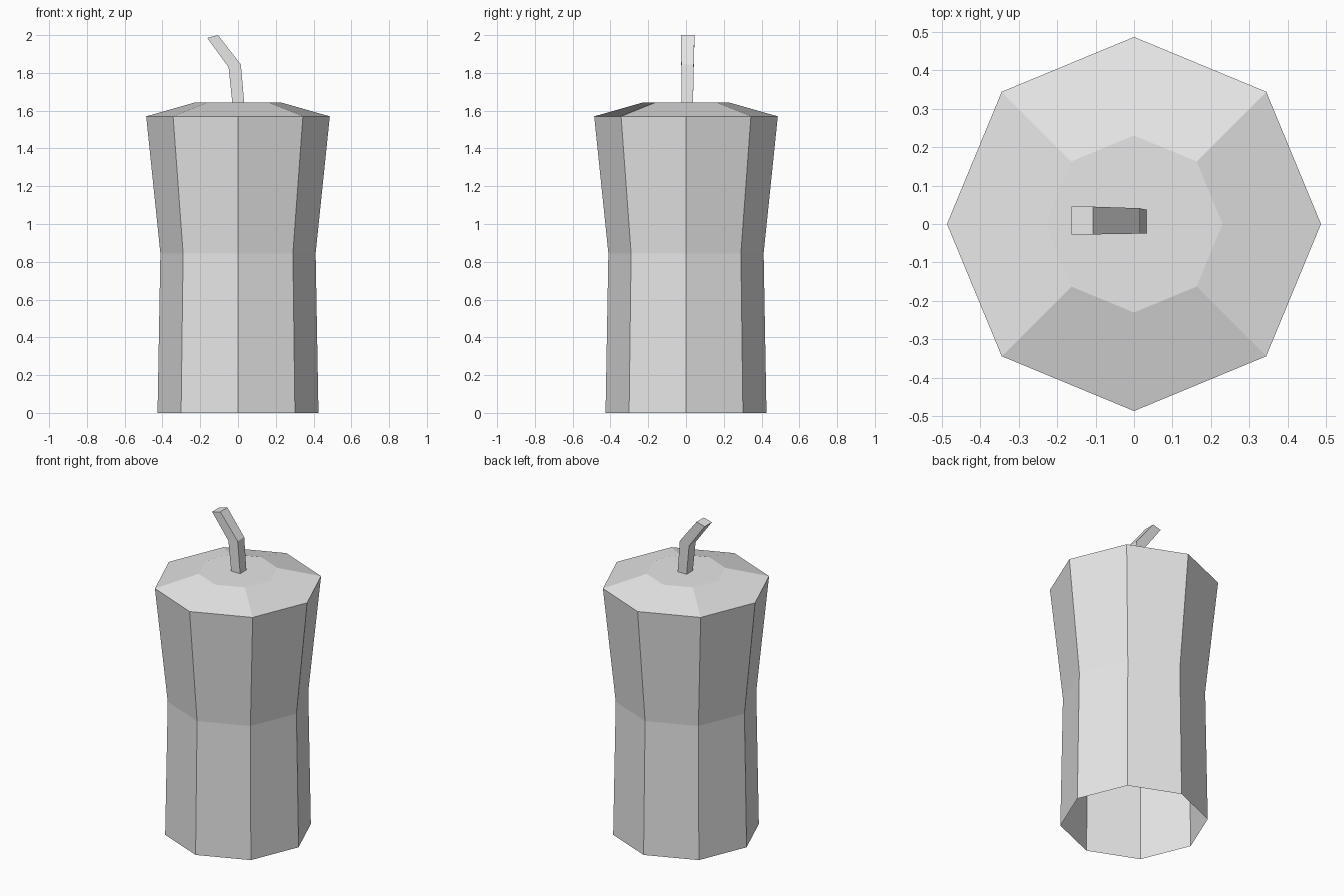
import bpy, bmesh
from math import sin, cos, pi

cube = bpy.data.objects.get("Cube")
if cube:
    bpy.data.objects.remove(cube, do_unlink=True)

grey = bpy.data.materials.new("plain grey")
grey.use_nodes = True
tone = (0.8, 0.8, 0.8, 1)
grey.diffuse_color = tone
grey.node_tree.nodes["Principled BSDF"].inputs["Base Color"].default_value = tone


def finish(name, bm):
    bm.normal_update()
    mesh = bpy.data.meshes.new(name)
    bm.to_mesh(mesh)
    bm.free()
    mesh.materials.append(grey)
    obj = bpy.data.objects.new(name, mesh)
    bpy.context.collection.objects.link(obj)
    return obj


def ring(bm, radius, z, sides=8):
    return [bm.verts.new((radius * cos(2 * pi * i / sides),
                          radius * sin(2 * pi * i / sides), z))
            for i in range(sides)]


def bridge(bm, lower, upper):
    n = len(lower)
    for i in range(n):
        j = (i + 1) % n
        bm.faces.new((lower[i], lower[j], upper[j], upper[i]))


# Cup wall, open underneath
bm = bmesh.new()
rings = [ring(bm, r, z) for r, z in ((0.426, 0), (0.411, 0.845), (0.486, 1.57))]
for lower, upper in zip(rings, rings[1:]):
    bridge(bm, lower, upper)
finish("cup", bm)

# Lid: four broad sloping panels, each spanning two sides, and a flat top
bm = bmesh.new()
rim, top = ring(bm, 0.486, 1.57), ring(bm, 0.23, 1.643)
for i in range(1, 8, 2):
    span = [i, (i + 1) % 8, (i + 2) % 8]
    bm.faces.new([rim[k] for k in span] + [top[k] for k in reversed(span)])
bm.faces.new(top)
finish("lid", bm)

# Bent square straw: left and right edge of each section, then its depth
bm = bmesh.new()
sections = [(-0.03, 1.64, 0.033, 1.64, -0.025, 0.037),
            (-0.05, 1.83, 0.015, 1.845, -0.025, 0.041),
            (-0.163, 1.985, -0.106, 2.0, -0.027, 0.045)]
loops = []
for xl, zl, xr, zr, front, back in sections:
    corners = ((xl, front, zl), (xr, front, zr), (xr, back, zr), (xl, back, zl))
    loops.append([bm.verts.new(c) for c in corners])
for lower, upper in zip(loops, loops[1:]):
    bridge(bm, lower, upper)
bm.faces.new(loops[-1])
finish("straw", bm)
